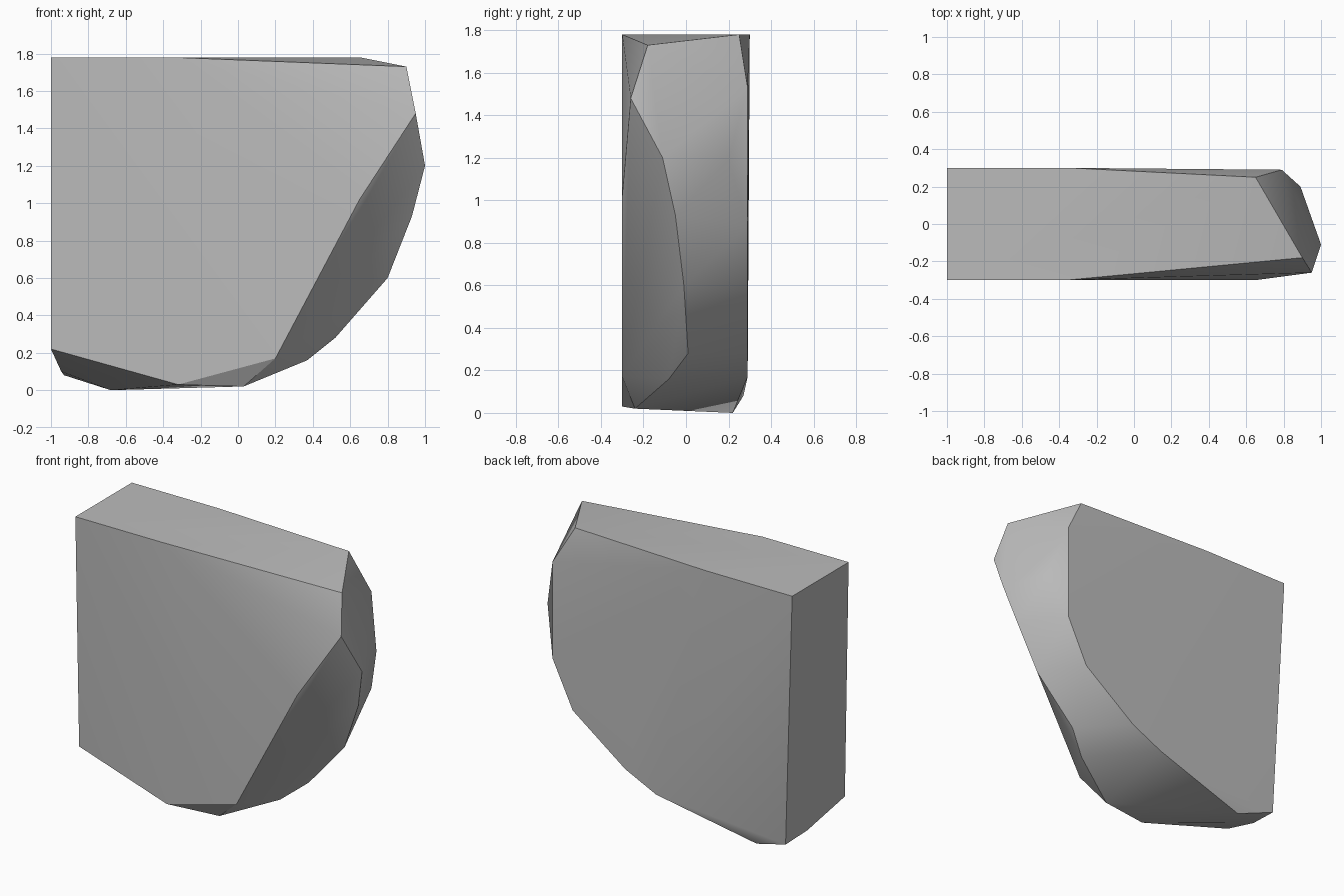
import bpy
import bmesh
import math
from mathutils import Vector

default_cube = bpy.data.objects.get("Cube")
if default_cube:
    bpy.data.objects.remove(default_cube, do_unlink=True)

HALF_DEPTH = 0.3
HEIGHT = 1.78


def make_material(name, color):
    material = bpy.data.materials.new(name)
    material.use_nodes = True
    material.diffuse_color = color
    shader = material.node_tree.nodes["Principled BSDF"]
    shader.inputs["Base Color"].default_value = color
    return material


def outline(points, depth):
    """Place an x, z outline on a plane of constant depth."""
    return [Vector((x, depth, z)) for x, z in points]


def convex_block(name, points, material):
    """Wrap corner points in a convex skin with soft low angles."""
    shape = bmesh.new()
    for point in points:
        shape.verts.new(point)
    hull = bmesh.ops.convex_hull(shape, input=shape.verts[:])
    loose = [v for v in hull["geom_interior"] if isinstance(v, bmesh.types.BMVert)]
    bmesh.ops.delete(shape, geom=loose, context="VERTS")
    bmesh.ops.recalc_face_normals(shape, faces=shape.faces[:])
    mesh = bpy.data.meshes.new(name)
    shape.to_mesh(mesh)
    shape.free()
    mesh.materials.append(material)
    block = bpy.data.objects.new(name, mesh)
    bpy.context.collection.objects.link(block)
    bpy.ops.object.select_all(action="DESELECT")
    block.select_set(True)
    bpy.context.view_layer.objects.active = block
    bpy.ops.object.shade_smooth_by_angle(angle=math.radians(30))
    return block


# Broad front face
front_face = outline(
    [(-1, HEIGHT), (-0.36, HEIGHT), (0.65, 1.02), (0.2, 0.17), (-0.32, 0.03)],
    -HALF_DEPTH,
)

# Broad back face, with its curved lower edge
back_face = outline([(-1, HEIGHT), (-0.35, HEIGHT)], HALF_DEPTH)
back_face += outline(
    [(0.79, 1.53), (0.79, 0.88), (0.64, 0.57), (0.25, 0.28), (0.02, 0.17)], 0.29
)

# Ridge running down the rounded side
ridge = [
    (0.9, -0.18, 1.73), (0.95, -0.26, 1.48), (1, -0.11, 1.2),
    (0.93, -0.05, 0.93), (0.8, -0.01, 0.6), (0.52, 0.01, 0.28),
    (0.37, -0.08, 0.16), (0.03, -0.24, 0.02),
]

# Chipped corners at the top, the rounded side and the foot
chips = [
    (0.65, 0.25, HEIGHT), (0.89, 0.2, 1.19), (-1, -0.26, 0.22),
    (-0.945, 0.06, 0.1), (-0.93, 0.27, 0.08), (-0.68, 0.22, 0),
]

stone_grey = make_material("stone grey", (0.5, 0.5, 0.5, 1))
convex_block("stone_slab", front_face + back_face + ridge + chips, stone_grey)
